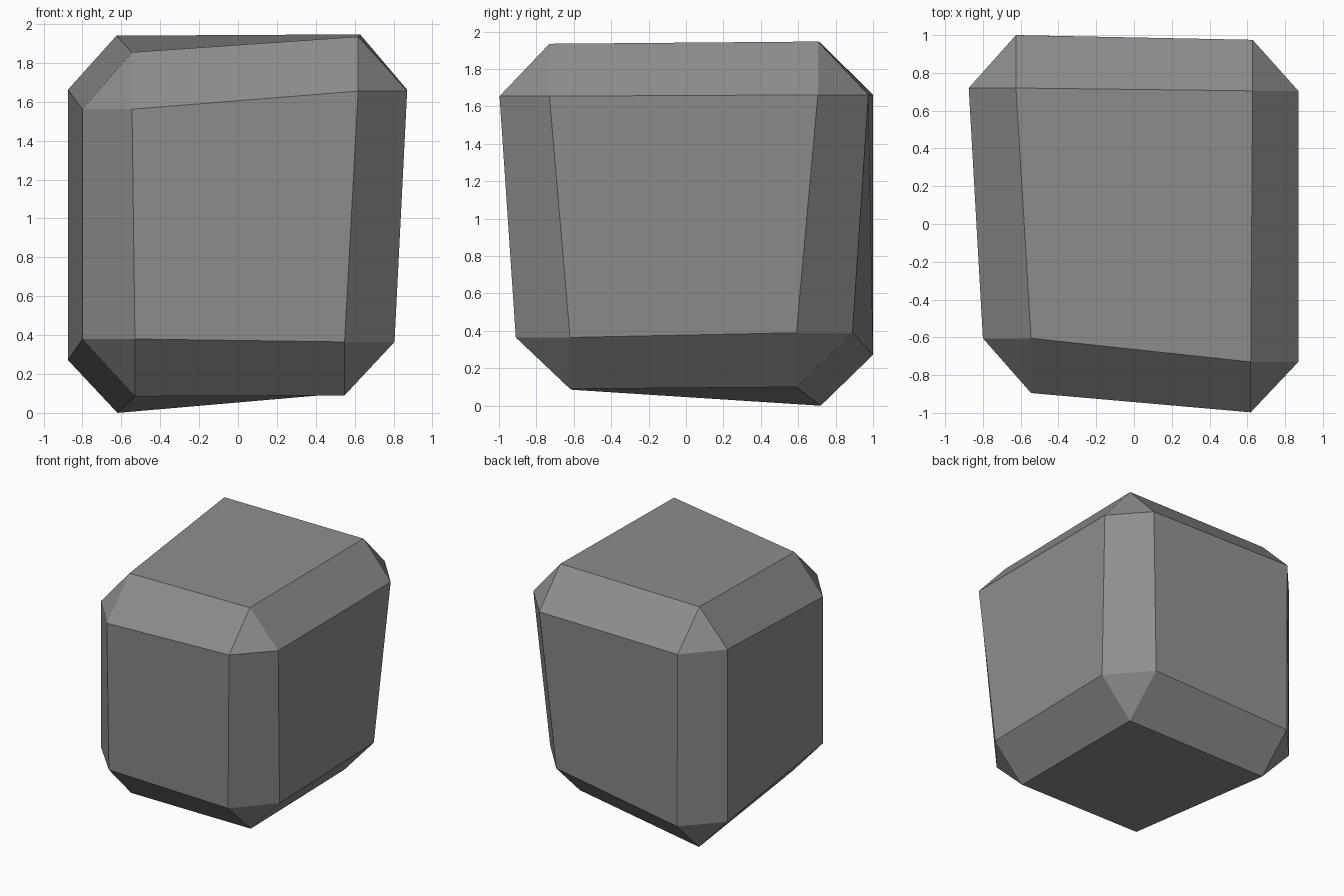
import bpy
import bmesh

if "Cube" in bpy.data.objects:
    bpy.data.objects.remove(bpy.data.objects["Cube"])

# Each corner of the uneven block: outer reach (x, y, z), then where the chamfer starts (x, y, z)
CORNERS = {
    (-1, -1, -1): ((-0.80, -0.89, 0.085), (-0.53, -0.605, 0.38)),
    (1, -1, -1): ((0.805, -0.91, 0.09), (0.548, -0.62, 0.365)),
    (1, 1, -1): ((0.80, 0.89, 0.10), (0.535, 0.59, 0.39)),
    (-1, 1, -1): ((-0.875, 1.0, 0.0), (-0.62, 0.72, 0.272)),
    (-1, -1, 1): ((-0.80, -0.895, 1.855), (-0.545, -0.605, 1.562)),
    (1, -1, 1): ((0.87, -0.997, 1.935), (0.618, -0.73, 1.655)),
    (1, 1, 1): ((0.87, 0.975, 1.947), (0.628, 0.705, 1.662)),
    (-1, 1, 1): ((-0.875, 1.0, 1.94), (-0.625, 0.72, 1.662)),
}


def key(axes, signs):
    """Corner key from signs given per axis."""
    k = [0, 0, 0]
    for a, s in zip(axes, signs):
        k[a] = s
    return tuple(k)


bm = bmesh.new()

# Three points per corner, one lying on each main face
pts = {}
for c, (outer, inset) in CORNERS.items():
    for a in range(3):
        pts[c, a] = bm.verts.new([outer[i] if i == a else inset[i] for i in range(3)])
    # Corner triangle
    bm.faces.new([pts[c, a] for a in range(3)])

for a in range(3):
    b, d = (a + 1) % 3, (a + 2) % 3
    # Main faces
    for s in (-1, 1):
        ring = [(-1, -1), (1, -1), (1, 1), (-1, 1)]
        bm.faces.new([pts[key((a, b, d), (s, u, v)), a] for u, v in ring])
    # Chamfer strips along the edges running in direction a
    for u in (-1, 1):
        for v in (-1, 1):
            p, q = key((a, b, d), (-1, u, v)), key((a, b, d), (1, u, v))
            bm.faces.new([pts[p, b], pts[q, b], pts[q, d], pts[p, d]])

bmesh.ops.recalc_face_normals(bm, faces=bm.faces[:])
mesh = bpy.data.meshes.new("stone_block")
bm.to_mesh(mesh)
bm.free()

# Single grey stone colour
stone = bpy.data.materials.new("stone grey")
stone.diffuse_color = (0.27, 0.27, 0.27, 1.0)
stone.use_nodes = True
stone.node_tree.nodes["Principled BSDF"].inputs["Base Color"].default_value = stone.diffuse_color
mesh.materials.append(stone)

block = bpy.data.objects.new("stone_block", mesh)
bpy.context.collection.objects.link(block)
